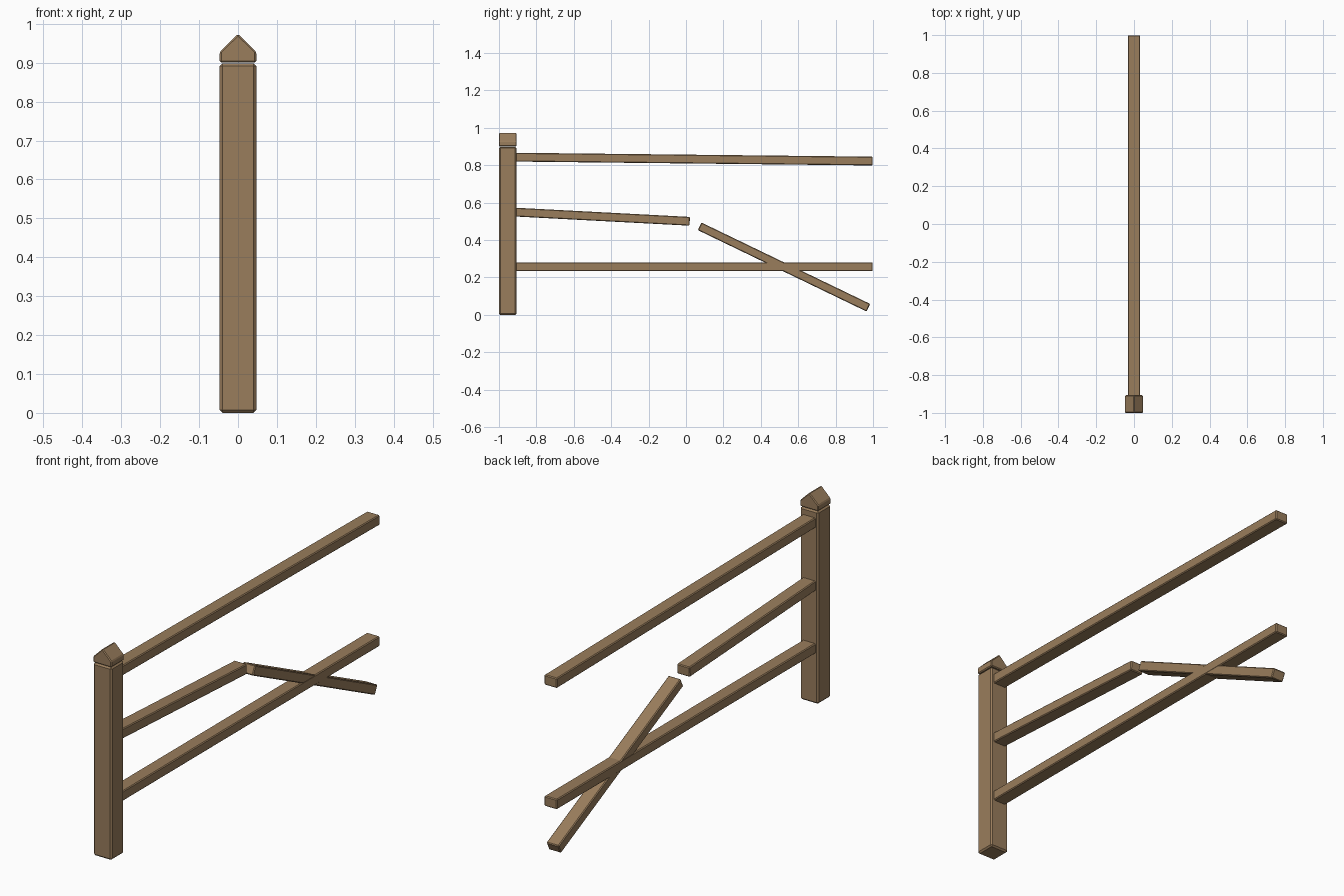
import bpy
import math

cube = bpy.data.objects.get("Cube")
if cube:
    bpy.data.objects.remove(cube, do_unlink=True)

wood = bpy.data.materials.new("weathered_wood")
wood.use_nodes = True
COLOUR = (0.32, 0.205, 0.107, 1)
wood.diffuse_color = COLOUR
wood.node_tree.nodes["Principled BSDF"].inputs["Base Color"].default_value = COLOUR

HALF = 0.047          # half width of the post
POST_Y = HALF - 1     # post centre


def finish(obj, name, chamfer):
    """Name the part, colour it and chamfer its edges."""
    obj.name = name
    obj.data.materials.append(wood)
    bevel = obj.modifiers.new("chamfer", "BEVEL")
    bevel.width = chamfer
    bevel.segments = 1
    bevel.limit_method = "ANGLE"
    return obj


def beam(name, centre, size, chamfer, tilt=0):
    bpy.ops.mesh.primitive_cube_add(size=1, location=centre)
    obj = bpy.context.object
    obj.scale = size
    bpy.ops.object.transform_apply(location=False, rotation=False, scale=True)
    obj.rotation_euler.x = tilt
    return finish(obj, name, chamfer)


def rail(name, start, end, width=0.066, height=0.047):
    """Plank between two (y, z) points on the centre plane."""
    dy, dz = end[0] - start[0], end[1] - start[1]
    centre = (0, (start[0] + end[0]) / 2, (start[1] + end[1]) / 2)
    return beam(name, centre, (width, math.hypot(dy, dz), height),
                0.004, math.atan2(dz, dy))


# Upright post
beam("post", (0, POST_Y, 0.449), (2 * HALF, 2 * HALF, 0.898), 0.007)

# Gabled cap with its ridge running front to back
profile = [(-HALF, 0.9), (HALF, 0.9), (HALF, 0.928), (0, 0.974), (-HALF, 0.928)]
n = len(profile)
verts = [(x, y, z) for y in (-1, 2 * HALF - 1) for x, z in profile]
faces = [tuple(range(n)), tuple(reversed(range(n, 2 * n)))]
faces += [(i, i + n, (i + 1) % n + n, (i + 1) % n) for i in range(n)]
mesh = bpy.data.meshes.new("post_cap")
mesh.from_pydata(verts, [], faces)
cap = bpy.data.objects.new("post_cap", mesh)
bpy.context.collection.objects.link(cap)
finish(cap, "post_cap", 0.004)

# Rails, the middle one snapped in two
rail("top_rail", (-0.93, 0.843), (0.998, 0.822))
rail("lower_rail", (-0.93, 0.257), (0.998, 0.257))
rail("middle_rail_stub", (-0.93, 0.55), (0.02, 0.5))
rail("fallen_rail", (0.073, 0.473), (0.975, 0.038), width=0.064, height=0.045)
